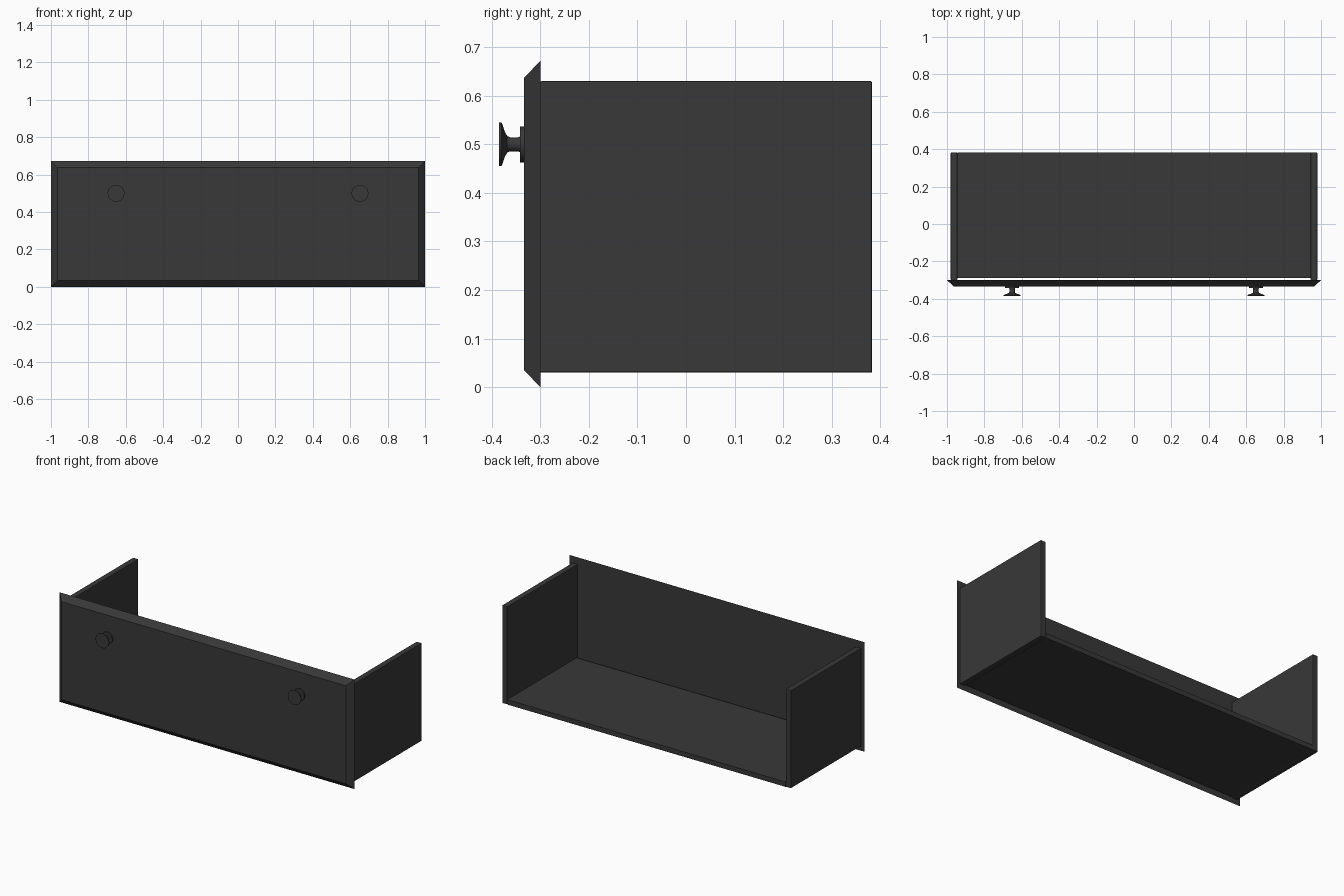
import bpy, bmesh, math
from mathutils import Vector

if "Cube" in bpy.data.objects:
    bpy.data.objects.remove(bpy.data.objects["Cube"])

dark = bpy.data.materials.new("dark_finish")
dark.diffuse_color = (0.04, 0.04, 0.04, 1)
dark.use_nodes = True
dark.node_tree.nodes["Principled BSDF"].inputs["Base Color"].default_value = dark.diffuse_color


def finish(name, bm):
    bmesh.ops.recalc_face_normals(bm, faces=bm.faces)
    me = bpy.data.meshes.new(name)
    bm.to_mesh(me)
    bm.free()
    me.materials.append(dark)
    ob = bpy.data.objects.new(name, me)
    bpy.context.collection.objects.link(ob)
    return ob


def board(name, lo, hi, edge=0.0):
    bm = bmesh.new()
    bmesh.ops.create_cube(bm, size=1)
    lo, hi = Vector(lo), Vector(hi)
    for v in bm.verts:
        v.co = Vector([(lo[i] + hi[i]) / 2 + v.co[i] * (hi[i] - lo[i]) for i in range(3)])
    ob = finish(name, bm)
    if edge:
        mod = ob.modifiers.new("eased_edges", "BEVEL")
        mod.width = edge
        mod.segments = 2
    return ob


def knob(name, x, z, profile, sides=32):
    # profile pairs are (radius, y), turned around the y direction
    bm = bmesh.new()
    rings = []
    for r, y in profile:
        rings.append([bm.verts.new((x + r * math.cos(2 * math.pi * i / sides), y,
                                    z + r * math.sin(2 * math.pi * i / sides)))
                      for i in range(sides)])
    for a, b in zip(rings, rings[1:]):
        for i in range(sides):
            j = (i + 1) % sides
            bm.faces.new((a[i], a[j], b[j], b[i]))
    bm.faces.new(rings[0])
    bm.faces.new(rings[-1])
    ob = finish(name, bm)
    bpy.ops.object.select_all(action="DESELECT")
    ob.select_set(True)
    bpy.context.view_layer.objects.active = ob
    bpy.ops.object.shade_smooth_by_angle(angle=math.radians(35))


# Front panel: full rectangle at the back, chamfered in towards the front
front = board("front_panel", (-1, -0.333, 0), (1, -0.30, 0.672))
for v in front.data.vertices:
    if v.co.y < -0.32:
        v.co.x -= math.copysign(0.035, v.co.x)
        v.co.z += 0.035 if v.co.z < 0.3 else -0.035

# Floor, with a narrow gap behind the front panel; the back is open
board("floor", (-0.945, -0.29, 0.03), (0.945, 0.383, 0.06))

# Sides and turned knobs
knob_profile = [(0.037, -0.333), (0.037, -0.342), (0.016, -0.342), (0.0145, -0.346),
                (0.0145, -0.362), (0.017, -0.368), (0.026, -0.373), (0.041, -0.378),
                (0.045, -0.380), (0.045, -0.385)]
for label, s in (("left", -1), ("right", 1)):
    xs = sorted((s * 0.945, s * 0.98))
    board(label + "_side", (xs[0], -0.30, 0.03), (xs[1], 0.383, 0.63), 0.003)
    knob(label + "_knob", s * 0.652, 0.50, knob_profile)
